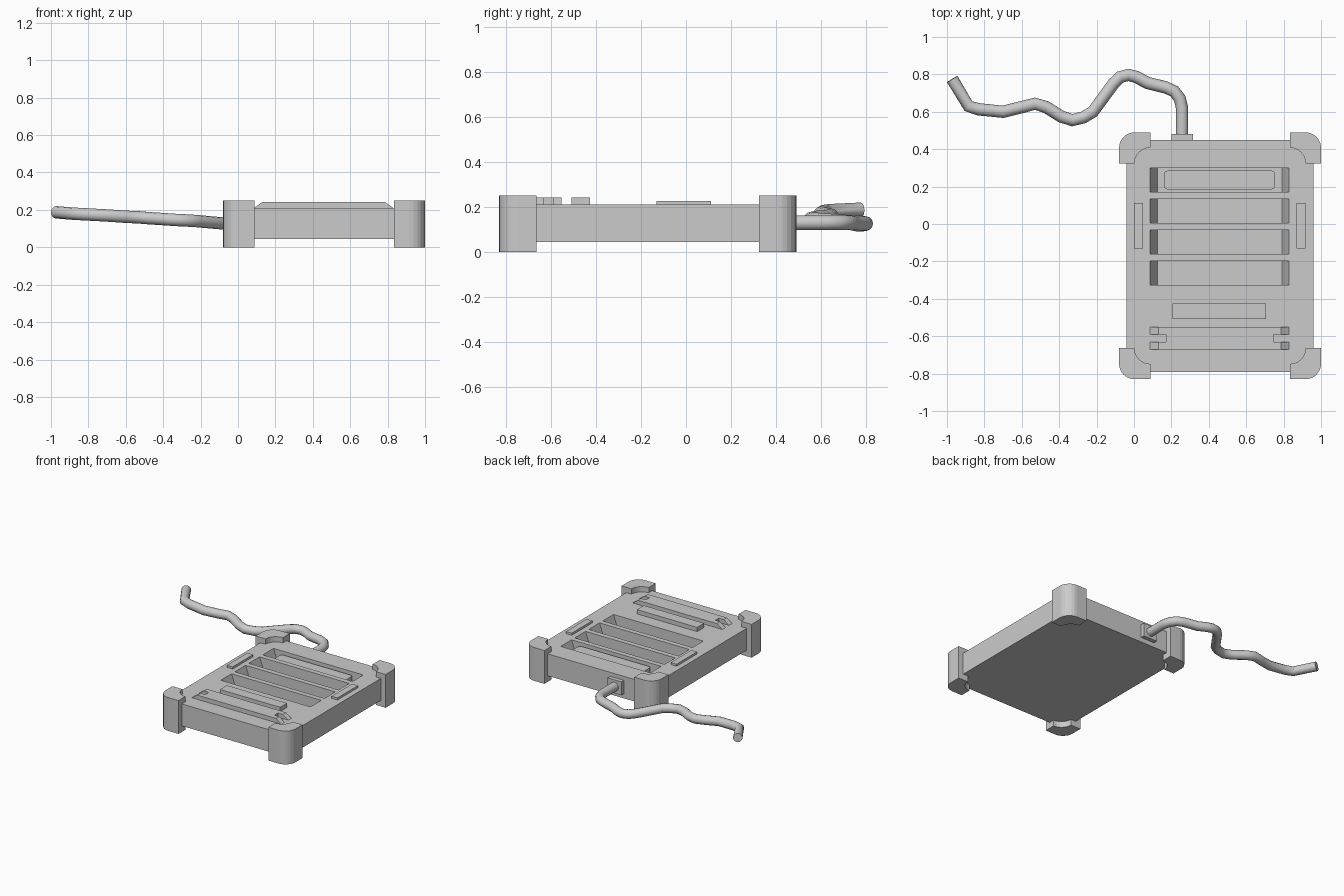
import bpy, bmesh, math
from mathutils import Vector

if "Cube" in bpy.data.objects:
    bpy.data.objects.remove(bpy.data.objects["Cube"])

CX, CY = 0.46, -0.17          # centre of the housing


def prism(name, pts, a, b, axis='z'):
    """Extrude a 2D outline from a to b (axis z: xy outline, axis y: xz outline)."""
    place = (lambda p, h: (p[0], p[1], h)) if axis == 'z' else (lambda p, h: (p[0], h, p[1]))
    bm = bmesh.new()
    lo = [bm.verts.new(place(p, a)) for p in pts]
    hi = [bm.verts.new(place(p, b)) for p in pts]
    bm.faces.new(lo)
    bm.faces.new(hi)
    n = len(pts)
    for i in range(n):
        j = (i + 1) % n
        bm.faces.new((lo[i], lo[j], hi[j], hi[i]))
    bmesh.ops.recalc_face_normals(bm, faces=bm.faces)
    me = bpy.data.meshes.new(name)
    bm.to_mesh(me)
    bm.free()
    ob = bpy.data.objects.new(name, me)
    bpy.context.collection.objects.link(ob)
    return ob


def box(name, x0, x1, y0, y1, z0, z1):
    return prism(name, [(x0, y0), (x1, y0), (x1, y1), (x0, y1)], z0, z1)


def arc(cx, cy, r, a0, a1, n=6):
    return [(cx + r * math.cos(math.radians(a0 + (a1 - a0) * i / n)),
             cy + r * math.sin(math.radians(a0 + (a1 - a0) * i / n))) for i in range(n + 1)]


def cut(target, cutter):
    cutter.hide_render = True
    m = target.modifiers.new("cut", 'BOOLEAN')
    m.operation, m.solver, m.object = 'DIFFERENCE', 'EXACT', cutter
    bpy.context.view_layer.objects.active = target
    bpy.ops.object.modifier_apply(modifier=m.name)
    bpy.data.objects.remove(cutter)


# Housing with four bays whose ends slope inward
housing = box("housing", -0.04, 0.96, -0.79, 0.45, 0.045, 0.21)
for i in range(4):
    y1 = 0.30 - 0.166 * i
    bay = [(0.085, 0.21), (0.0775, 0.23), (0.8375, 0.23), (0.83, 0.21), (0.79, 0.10), (0.125, 0.10)]
    cut(housing, prism("bay_cutter", bay, y1 - 0.128, y1, 'y'))

# Rounded insert in the rear bay
r = 0.02
insert = []
for cx, cy, a in ((0.735, 0.265, 0), (0.18, 0.265, 90), (0.18, 0.205, 180), (0.735, 0.205, 270)):
    insert += arc(cx, cy, r, a, a + 90, 4)
prism("bay_insert", insert, 0.09, 0.19)

# L-shaped corner bumpers
for sx in (-1, 1):
    for sy in (-1, 1):
        outline = arc(0.457, 0.577, 0.083, 0, 90) + [(0.373, 0.66), (0.373, 0.578)]
        outline += arc(0.373, 0.493, 0.085, 90, 0) + [(0.54, 0.493)]
        prism("corner_bumper", [(CX + sx * x, CY + sy * y) for x, y in outline], 0, 0.25)

# Raised front ridge with sloped, notched ends
ridge = prism("front_ridge", [(0.085, 0.205), (0.085, 0.21), (0.13, 0.242), (0.785, 0.242),
                              (0.83, 0.21), (0.83, 0.205)], -0.67, -0.552, 'y')
for x0, x1 in ((0.05, 0.17), (0.745, 0.87)):
    cut(ridge, box("notch_cutter", x0, x1, -0.632, -0.59, 0.19, 0.26))

# Raised pads
box("front_pad", 0.205, 0.705, -0.507, -0.425, 0.20, 0.242)
box("left_pad", 0.0, 0.048, -0.132, 0.112, 0.20, 0.226)
box("right_pad", 0.87, 0.918, -0.132, 0.112, 0.20, 0.226)

# Cable socket and cable
box("cable_socket", 0.2, 0.315, 0.44, 0.48, 0.08, 0.18)
path = [(0.257, 0.46, 0.13), (0.257, 0.62, 0.13), (0.245, 0.67, 0.13), (0.215, 0.71, 0.13),
        (0.17, 0.73, 0.13), (0.07, 0.755, 0.125), (0.015, 0.785, 0.125), (-0.03, 0.797, 0.126),
        (-0.075, 0.785, 0.128), (-0.11, 0.75, 0.13), (-0.22, 0.60, 0.14), (-0.27, 0.57, 0.143),
        (-0.33, 0.555, 0.146), (-0.39, 0.575, 0.15), (-0.47, 0.625, 0.155), (-0.53, 0.643, 0.16),
        (-0.60, 0.625, 0.163), (-0.70, 0.60, 0.17), (-0.83, 0.613, 0.177), (-0.885, 0.63, 0.18),
        (-0.972, 0.775, 0.187)]
cu = bpy.data.curves.new("cable", 'CURVE')
cu.dimensions = '3D'
cu.bevel_depth, cu.bevel_resolution, cu.use_fill_caps = 0.033, 4, True
sp = cu.splines.new('POLY')
sp.points.add(len(path) - 1)
for p, co in zip(sp.points, path):
    p.co = (*co, 1)
cable = bpy.data.objects.new("cable", cu)
bpy.context.collection.objects.link(cable)
bpy.context.view_layer.objects.active = cable
cable.select_set(True)
bpy.ops.object.convert(target='MESH')
bpy.ops.object.shade_smooth_by_angle(angle=math.radians(40))
